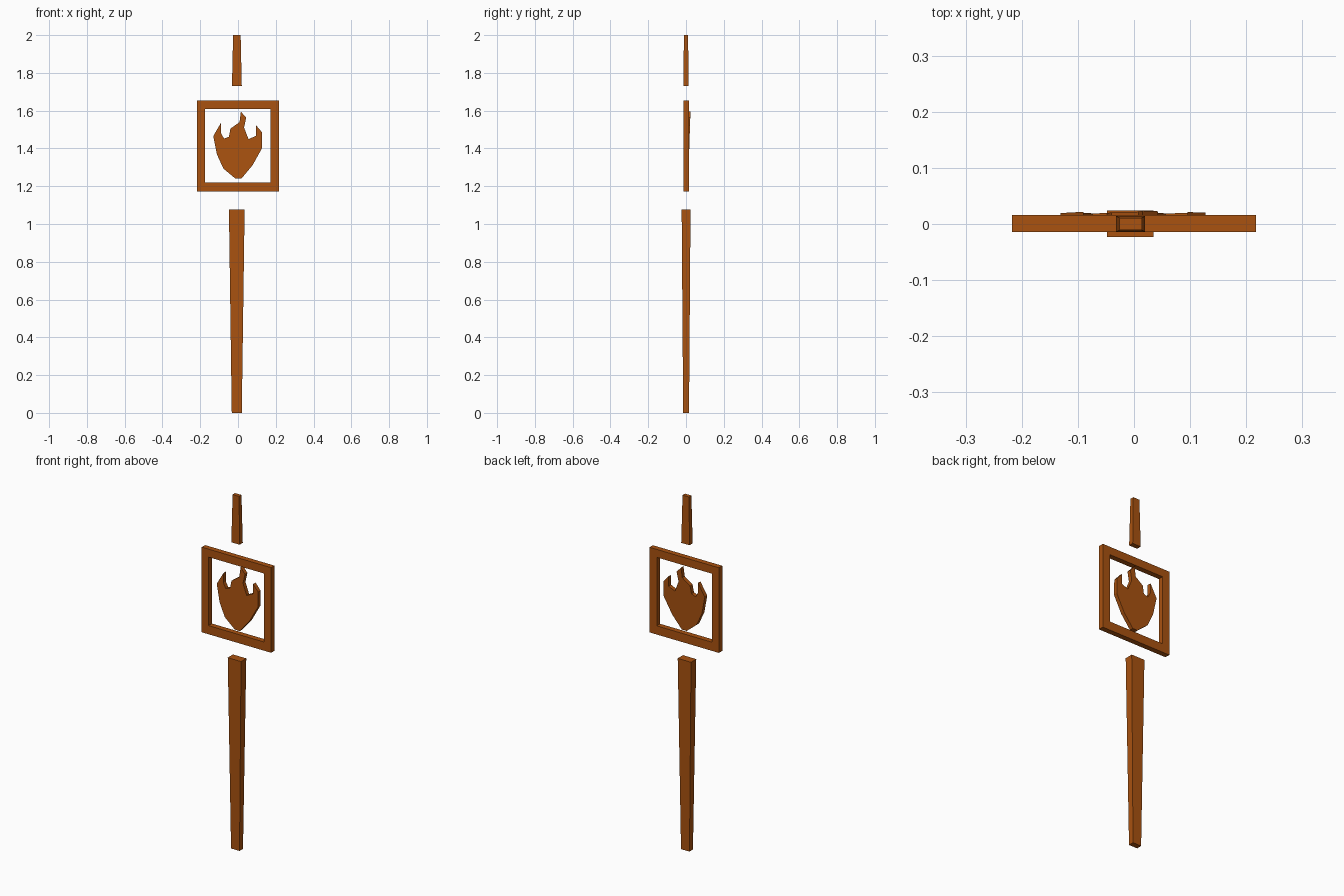
import bpy

if "Cube" in bpy.data.objects:
    bpy.data.objects.remove(bpy.data.objects["Cube"])

wood = bpy.data.materials.new("burnt orange wood")
wood.diffuse_color = (0.40, 0.085, 0.005, 1)
wood.use_nodes = True
wood.node_tree.nodes["Principled BSDF"].inputs["Base Color"].default_value = wood.diffuse_color


def make(name, verts, faces):
    mesh = bpy.data.meshes.new(name)
    mesh.from_pydata(verts, [], faces)
    mesh.materials.append(wood)
    obj = bpy.data.objects.new(name, mesh)
    bpy.context.collection.objects.link(obj)
    return obj


def ring_box(x0, x1, y0, y1, z):
    return [(x0, y0, z), (x1, y0, z), (x1, y1, z), (x0, y1, z)]


def tapered_post(name, bottom, top):
    sides = [(i, (i + 1) % 4, (i + 1) % 4 + 4, i + 4) for i in range(4)]
    make(name, ring_box(*bottom) + ring_box(*top),
         sides + [(3, 2, 1, 0), (4, 5, 6, 7)])


# Handle and top spike, each a tapered square bar
tapered_post("lower_post", (-0.033, 0.02, -0.015, 0.016, 0),
             (-0.048, 0.035, -0.023, 0.024, 1.077))
tapered_post("upper_post", (-0.032, 0.02, -0.014, 0.014, 1.73),
             (-0.026, 0.014, -0.011, 0.011, 2.0))


# Square frame: outer and inner loops on front and back
def loop(x0, x1, z0, z1, y):
    return [(x0, y, z0), (x1, y, z0), (x1, y, z1), (x0, y, z1)]


outer, inner = (-0.217, 0.217, 1.172, 1.653), (-0.174, 0.171, 1.221, 1.608)
verts = [v for y in (-0.014, 0.016) for r in (outer, inner) for v in loop(*r, y)]
faces = []
for i in range(4):
    j = (i + 1) % 4
    faces += [(i, j, j + 4, i + 4), (i + 8, i + 12, j + 12, j + 8),
              (i, i + 8, j + 8, j), (i + 4, j + 4, j + 12, i + 12)]
make("square_frame", verts, faces)

# Flame plate, leaning slightly backwards towards the top
outline = [(0.015, 1.595), (0.043, 1.563), (0.032, 1.51), (0.056, 1.449),
           (0.095, 1.467), (0.095, 1.523), (0.127, 1.486), (0.127, 1.401),
           (0.077, 1.311), (0.018, 1.24), (-0.013, 1.24), (-0.077, 1.293),
           (-0.111, 1.367), (-0.131, 1.465), (-0.09, 1.536), (-0.09, 1.481),
           (-0.074, 1.452), (-0.048, 1.462), (-0.04, 1.505), (0.008, 1.539)]
n = len(outline)


def back(z):
    return 0.012 + (z - 1.24) * 0.033


verts = [(x, back(z) - t, z) for t in (0.022, 0) for x, z in outline]
faces = [tuple(reversed(range(n))), tuple(range(n, 2 * n))]
faces += [(i, (i + 1) % n, (i + 1) % n + n, i + n) for i in range(n)]
make("flame_plate", verts, faces)
